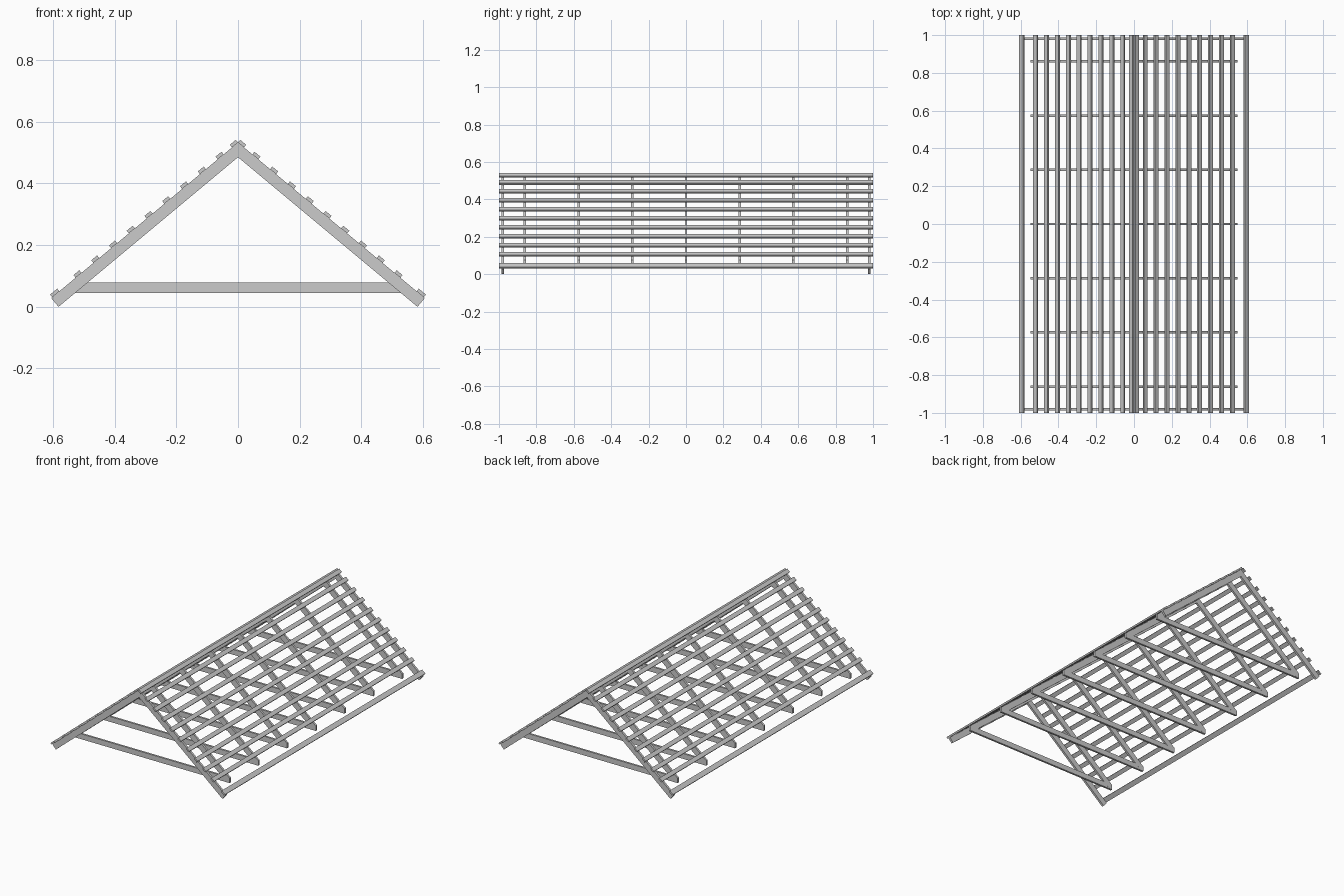
import bpy, math
from mathutils import Vector

if "Cube" in bpy.data.objects:
    bpy.data.objects.remove(bpy.data.objects["Cube"])

ANG = math.radians(39.8)
SIN, COS = math.sin(ANG), math.cos(ANG)
APEX = 0.533            # top of the rafters at the ridge
DEPTH = 0.037           # rafter depth, square to the slope
LENGTH = (APEX - DEPTH * COS) / SIN


def slope(s, n):
    """Point on the right roof slope: s down the slope, n outward."""
    return (s * COS + n * SIN, APEX - s * SIN + n * COS)


def extrude(name, profile, y, width, side=1):
    """Prism with an (x, z) profile, centred on y; side=-1 mirrors in x."""
    pts = [(x * side, z) for x, z in profile]
    area = sum(a[0] * b[1] - b[0] * a[1] for a, b in zip(pts, pts[1:] + pts[:1]))
    if area < 0:
        pts.reverse()
    n = len(pts)
    verts = [(x, y - width / 2, z) for x, z in pts] + [(x, y + width / 2, z) for x, z in pts]
    faces = [tuple(range(n)), tuple(reversed(range(n, 2 * n)))]
    faces += [(i, i + n, (i + 1) % n + n, (i + 1) % n) for i in range(n)]
    me = bpy.data.meshes.new(name)
    me.from_pydata(verts, [], faces)
    ob = bpy.data.objects.new(name, me)
    bpy.context.collection.objects.link(ob)
    return ob


under = APEX - DEPTH / COS      # underside of rafters at the ridge
TAN = SIN / COS

# Gable rafters with square-cut feet
gable = [(0, APEX), slope(LENGTH, 0), slope(LENGTH, -DEPTH), (0, under)]
for y in (-0.98, 0.98):
    for side in (-1, 1):
        extrude("gable_rafter", gable, y, 0.014, side)

# Inner trusses: rafters trimmed at the tie beam, plus the tie
TIE_X, TIE_Z0 = 0.548, 0.045
TIE_Z1 = APEX - TIE_X * TAN
inner = [(0, APEX), (TIE_X, TIE_Z1), (TIE_X, TIE_Z0),
         ((under - TIE_Z0) / TAN, TIE_Z0), (0, under)]
tie_in = (under - TIE_Z1 - 0.002) / TAN
tie = [(-TIE_X + 0.01, TIE_Z0), (TIE_X - 0.01, TIE_Z0),
       (tie_in, TIE_Z1 + 0.002), (-tie_in, TIE_Z1 + 0.002)]
for i in range(-3, 4):
    y = i * 0.287
    for side in (-1, 1):
        extrude("truss_rafter", inner, y, 0.013, side)
    extrude("tie_beam", tie, y, 0.0125)

# Roof battens: ridge, evenly spaced field rows, eaves
rows = [(0.0125, 0.025)] + [(0.073 + 0.075 * i, 0.025) for i in range(9)] + [(0.769, 0.03)]
for s, w in rows:
    a, b = s - w / 2, s + w / 2
    profile = [slope(a, 0), slope(a, 0.011), slope(b, 0.011), slope(b, 0)]
    for side in (-1, 1):
        extrude("roof_batten", profile, 0, 2.0, side)
